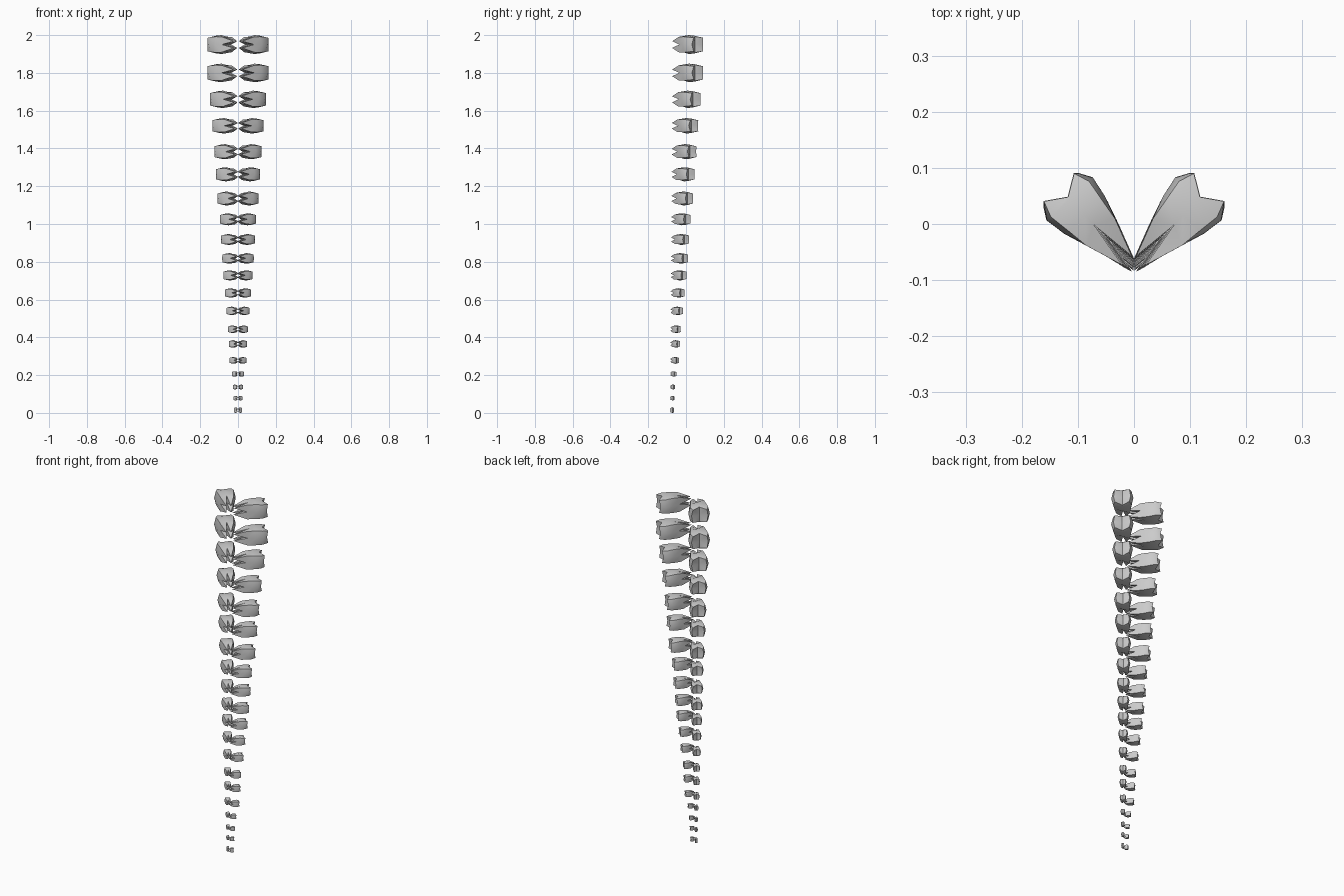
import bpy, bmesh, math
from mathutils import Vector

if "Cube" in bpy.data.objects:
    bpy.data.objects.remove(bpy.data.objects["Cube"])

# One row per pair of teeth: centre z, height, outer x reach
ROWS = [
    (1.95, .100, .158), (1.80, .098, .159), (1.66, .092, .145), (1.52, .082, .133),
    (1.383, .080, .123), (1.263, .075, .115), (1.135, .074, .107), (1.025, .064, .093),
    (.918, .058, .088), (.818, .056, .082), (.728, .054, .076), (.635, .050, .067),
    (.54, .045, .060), (.443, .041, .051), (.365, .040, .048), (.278, .036, .044),
    (.206, .029, .032), (.137, .026, .027), (.078, .025, .024), (.015, .030, .022)]

AXIS = Vector((.68, .733, 0))     # root tip towards crown
SIDE = Vector((.733, -.68, 0))    # across the tooth


def ring(u, w, h, mid=1.0, u_vert=None, u_side=None):
    """Eight-point section; even = side/vertical middles, odd = corners."""
    pts = []
    for k in range(8):
        c = round(math.cos(k * math.pi / 4), 4)
        s = round(math.sin(k * math.pi / 4), 4)
        if k % 2:
            pts.append((u, math.copysign(.83, c) * w, math.copysign(.83, s) * h))
        else:
            along = (u_side if k % 4 == 0 else u_vert) or u
            pts.append((along, c * w * mid, s * h * mid))
    return pts


def tooth_pair(name, zc, height, reach):
    sx0 = (reach - .004) / .15
    tip = Vector((.002 + .01 * max(0, sx0 - .6) / .4, -.087 + .022 * min(1, sx0), zc))
    s = (reach - tip.x) / .148
    bm = bmesh.new()

    def vert(p):
        return bm.verts.new(tip + AXIS * p[0] * s + SIDE * p[1] * s
                            + Vector((0, 0, p[2] * height / .1)))

    # Crown: rings from the root fork to the cusps
    rings = [[vert(p) for p in r] for r in (
        ring(.070, .043, .049, .80, .088, .072),
        ring(.112, .050, .050),
        ring(.152, .057, .047),
        ring(.181, .045, .043, .98, .157, .174))]
    for a, b in zip(rings, rings[1:]):
        for k in range(8):
            n = (k + 1) % 8
            bm.faces.new((a[k], a[n], b[n], b[k]))
    # Grooved chewing face
    centre = vert((.157, 0, 0))
    for k in range(8):
        bm.faces.new((rings[-1][k], rings[-1][(k + 1) % 8], centre))
    # Four pointed roots, one per quadrant
    fork = vert((.088, 0, 0))
    base = rings[0]
    for k in (0, 2, 4, 6):
        corner = k * math.pi / 4 + math.pi / 4
        end = vert((0, math.copysign(.012, math.cos(corner)),
                    math.copysign(.018, math.sin(corner))))
        loop = [base[k], base[k + 1], base[(k + 2) % 8], fork]
        for i in range(4):
            bm.faces.new((loop[i], loop[(i + 1) % 4], end))
    bmesh.ops.recalc_face_normals(bm, faces=bm.faces)

    mesh = bpy.data.meshes.new(name)
    bm.to_mesh(mesh)
    bm.free()
    ob = bpy.data.objects.new(name, mesh)
    bpy.context.collection.objects.link(ob)
    mirror = ob.modifiers.new("left_side", 'MIRROR')
    mirror.use_clip = False
    mirror.use_mirror_merge = False
    bpy.ops.object.select_all(action='DESELECT')
    ob.select_set(True)
    bpy.context.view_layer.objects.active = ob
    bpy.ops.object.shade_smooth_by_angle(angle=math.radians(40))


for i, row in enumerate(ROWS):
    tooth_pair(f"tooth_pair_{i + 1:02d}", *row)
